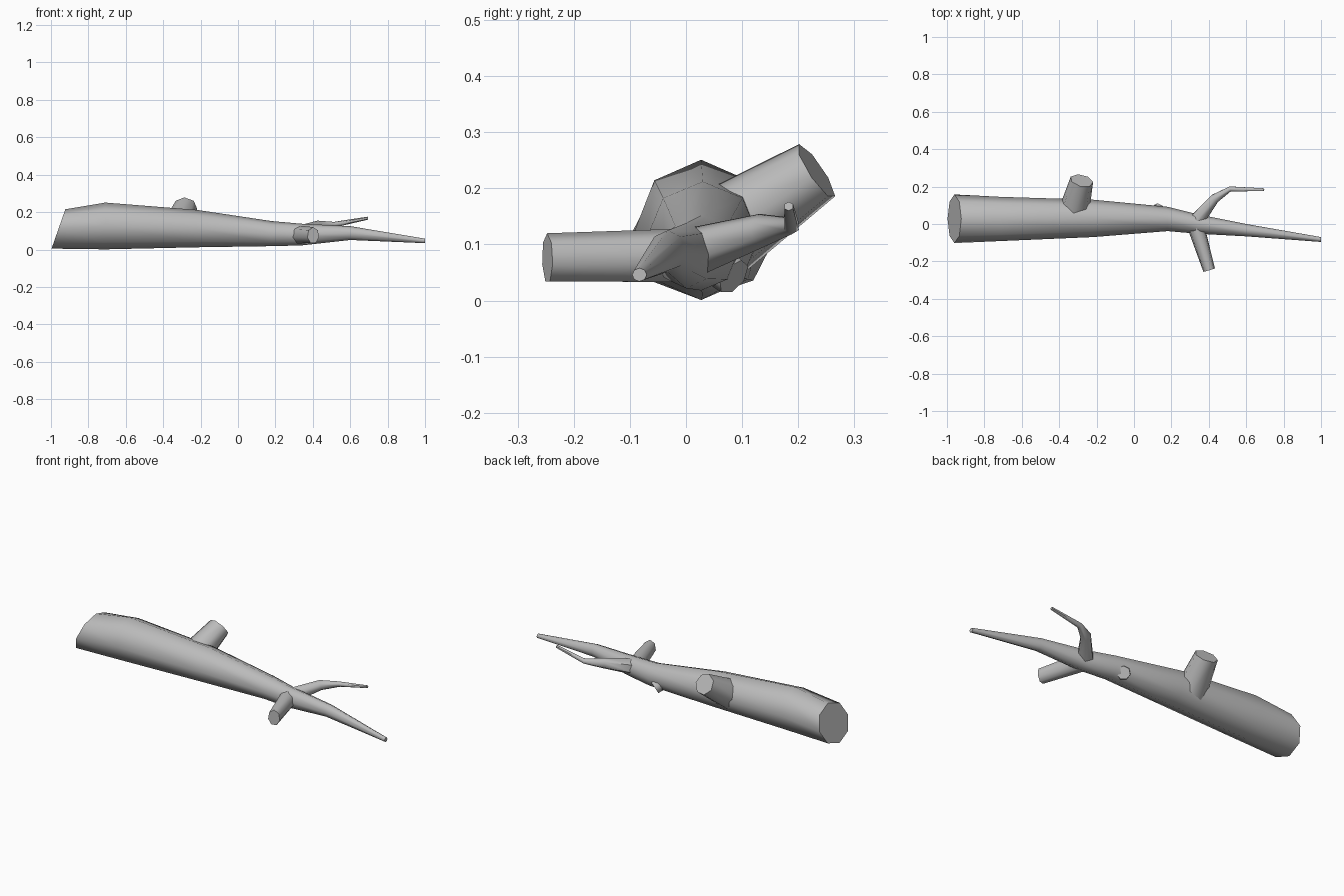
import bpy, bmesh, math
from mathutils import Vector

if "Cube" in bpy.data.objects:
    bpy.data.objects.remove(bpy.data.objects["Cube"])

bark = bpy.data.materials.new("grey_bark")
bark.use_nodes = True
grey = (0.5, 0.5, 0.5, 1)
bark.diffuse_color = grey
bark.node_tree.nodes["Principled BSDF"].inputs["Base Color"].default_value = grey


def limb(name, stations, sides, cut=Vector((0, 0, 0)), upright=False):
    """Capped tube through (x, y, z, side radius, height radius) stations.
    cut slants the first ring: its x shifts by offset from the centre."""
    bm = bmesh.new()
    points = [Vector(s[:3]) for s in stations]
    rings = []
    for i, s in enumerate(stations):
        before, after = points[max(i - 1, 0)], points[min(i + 1, len(points) - 1)]
        along = Vector((1, 0, 0)) if upright else (after - before).normalized()
        side = Vector((0, 0, 1)).cross(along).normalized()
        up = along.cross(side)
        ring = []
        for k in range(sides):
            a = math.tau * k / sides + math.pi / 2
            offset = side * math.cos(a) * s[3] + up * math.sin(a) * s[4]
            if i == 0:
                offset.x += offset.dot(cut)
            ring.append(bm.verts.new(points[i] + offset))
        rings.append(ring)
    for lower, upper in zip(rings, rings[1:]):
        for k in range(sides):
            n = (k + 1) % sides
            bm.faces.new((lower[k], lower[n], upper[n], upper[k]))
    bm.faces.new(rings[0][::-1])
    bm.faces.new(rings[-1])
    bmesh.ops.recalc_face_normals(bm, faces=bm.faces[:])
    mesh = bpy.data.meshes.new(name)
    bm.to_mesh(mesh)
    bm.free()
    mesh.materials.append(bark)
    obj = bpy.data.objects.new(name, mesh)
    bpy.context.collection.objects.link(obj)
    bpy.ops.object.select_all(action="DESELECT")
    obj.select_set(True)
    bpy.context.view_layer.objects.active = obj
    bpy.ops.object.shade_smooth_by_angle(angle=math.radians(60))
    return obj


# Tapering trunk with a slanted sawn end
limb("trunk", [
    (-0.96, 0.028, 0.11, 0.13, 0.105),
    (-0.71, 0.027, 0.126, 0.118, 0.125),
    (-0.22, 0.03, 0.112, 0.1, 0.1),
    (0.18, 0.027, 0.085, 0.065, 0.067),
    (0.34, 0.0, 0.08, 0.052, 0.058),
    (0.6, -0.033, 0.088, 0.033, 0.037),
    (1.0, -0.083, 0.046, 0.013, 0.012),
], 8, cut=Vector((0, 0, 0.35)), upright=True)

# Thick sawn stub rising at the back
limb("back_stub", [
    (-0.325, 0.05, 0.11, 0.085, 0.085),
    (-0.28, 0.232, 0.23, 0.063, 0.058),
], 7)

# Sawn stub pointing forward
limb("front_stub", [
    (0.33, -0.01, 0.078, 0.047, 0.05),
    (0.402, -0.247, 0.075, 0.033, 0.045),
], 7)

# Short knot under the trunk
limb("lower_knot", [
    (0.1, 0.035, 0.08, 0.04, 0.04),
    (0.14, 0.085, 0.042, 0.035, 0.035),
], 7)

# Thin bent branch
limb("bent_branch", [
    (0.33, 0.01, 0.085, 0.047, 0.045),
    (0.43, 0.135, 0.125, 0.029, 0.03),
    (0.515, 0.188, 0.133, 0.015, 0.015),
    (0.695, 0.183, 0.168, 0.009, 0.008),
], 6)
